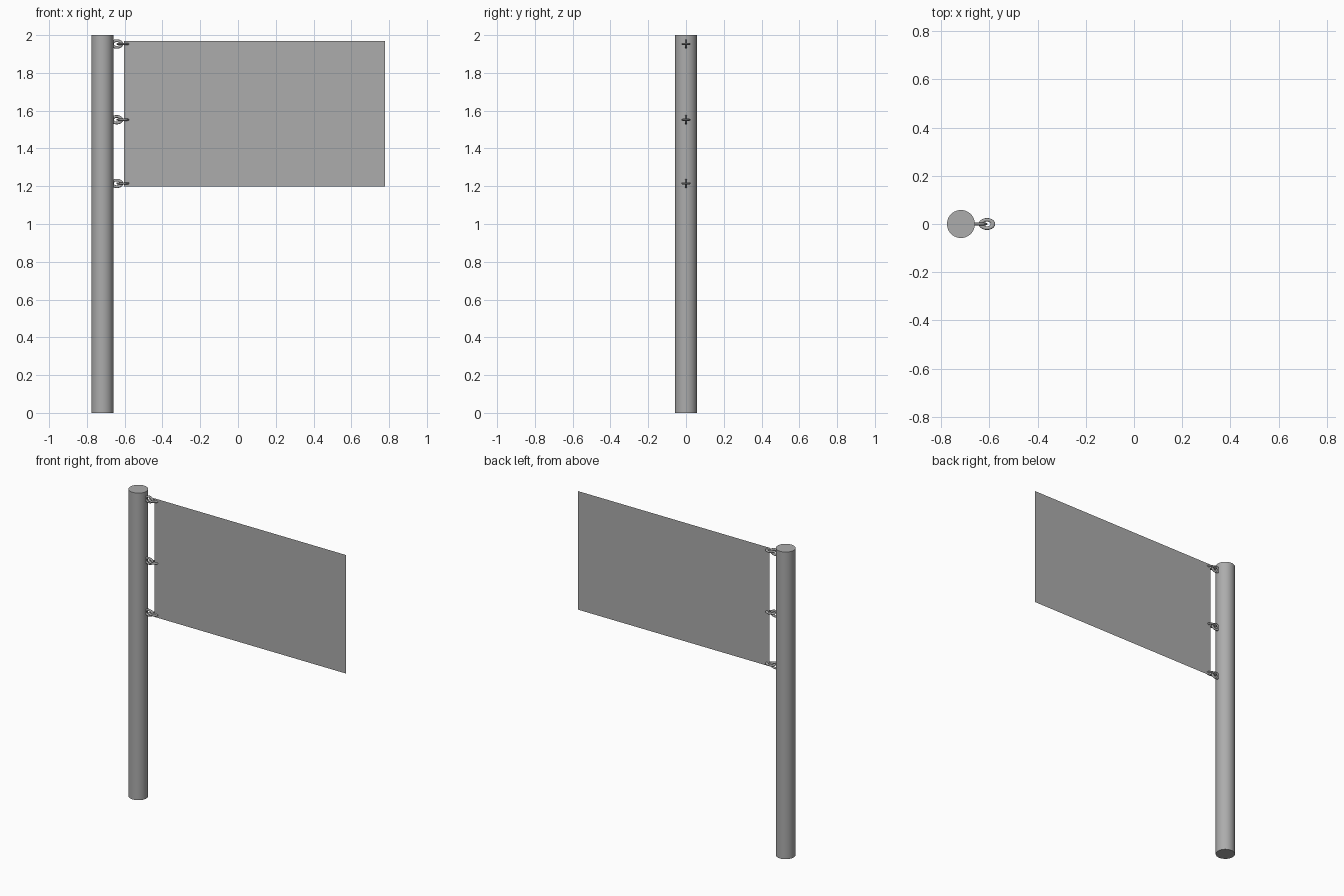
import bpy
import math

cube = bpy.data.objects.get("Cube")
if cube:
    bpy.data.objects.remove(cube, do_unlink=True)

# One plain mid grey for everything
GREY = (0.413, 0.413, 0.413, 1)
grey = bpy.data.materials.new("plain_grey")
grey.use_nodes = True
grey.diffuse_color = GREY
grey.node_tree.nodes["Principled BSDF"].inputs["Base Color"].default_value = GREY


def finish(name, scale=(1, 1, 1), smooth=True):
    obj = bpy.context.object
    obj.name = name
    obj.scale = scale
    obj.data.materials.append(grey)
    bpy.ops.object.transform_apply(location=False, rotation=True, scale=True)
    if smooth:
        bpy.ops.object.shade_smooth_by_angle(angle=math.radians(40))


def oval_ring(name, x, z, upright):
    """Slightly flattened link, stretched along x."""
    turn = math.radians(90) if upright else 0
    bpy.ops.mesh.primitive_torus_add(
        major_segments=32, minor_segments=12, major_radius=0.0175,
        minor_radius=0.007, location=(x, 0, z), rotation=(turn, 0, 0))
    finish(name, scale=(1.4, 1, 0.8))


# Pole
bpy.ops.mesh.primitive_cylinder_add(vertices=48, radius=0.058, depth=2, location=(-0.718, 0, 1))
finish("pole")

# Flag: a single thin sheet
bpy.ops.mesh.primitive_plane_add(size=1, location=(0.087, 0, 1.584), rotation=(math.radians(90), 0, 0))
finish("flag", scale=(1.38, 0.772, 1), smooth=False)

# Pairs of linked rings: upright on the pole, level through the flag
for label, z in (("top", 1.953), ("middle", 1.552), ("bottom", 1.215)):
    oval_ring(f"{label}_pole_ring", -0.642, z, True)
    oval_ring(f"{label}_flag_ring", -0.61, z, False)
